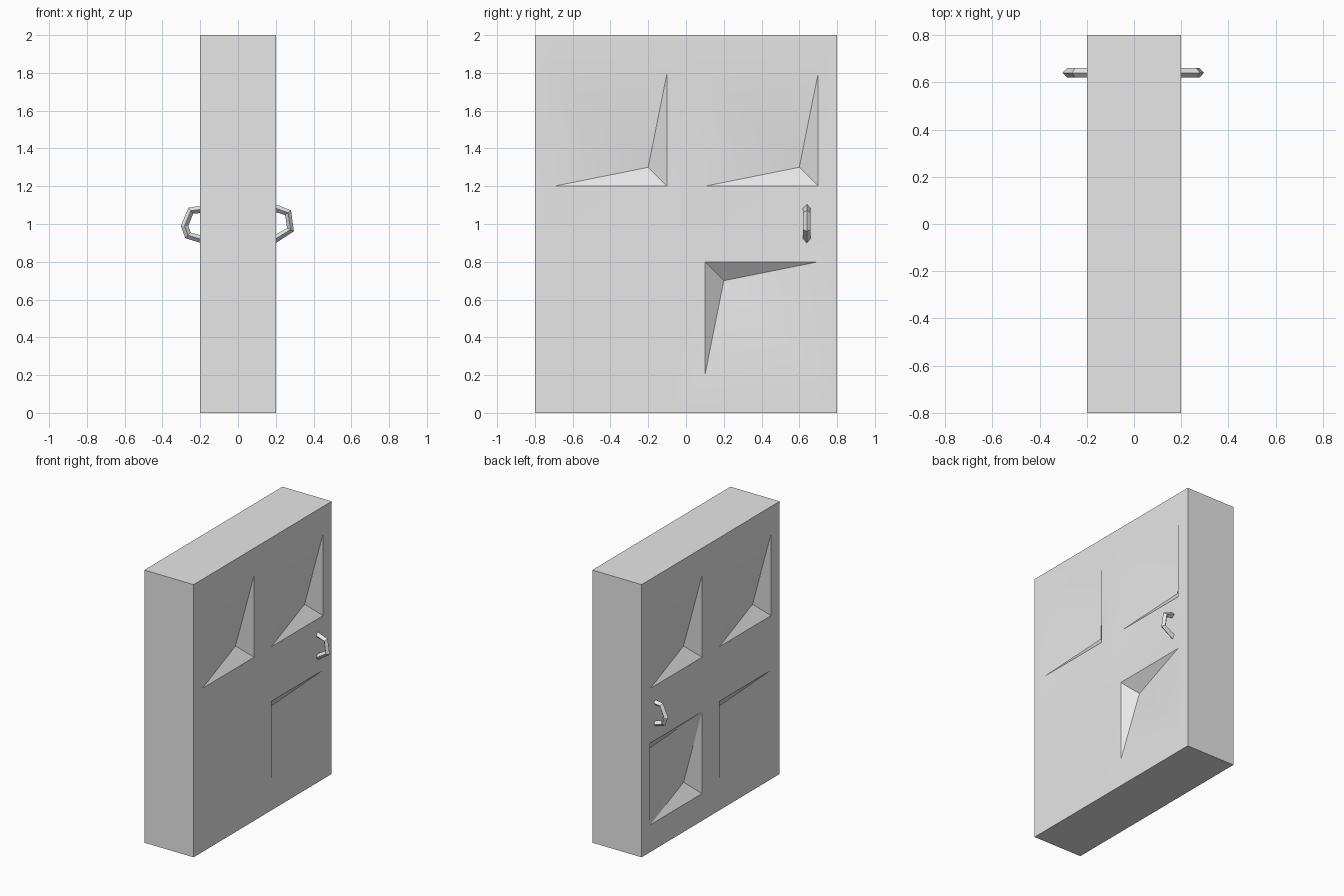
import bpy
import bmesh
import math

cube = bpy.data.objects.get("Cube")
if cube:
    bpy.data.objects.remove(cube, do_unlink=True)

grey = bpy.data.materials.new("light_grey")
grey.use_nodes = True
grey.diffuse_color = (0.8, 0.8, 0.8, 1)
grey.node_tree.nodes["Principled BSDF"].inputs["Base Color"].default_value = (0.8, 0.8, 0.8, 1)

HALF, DEPTH, INSET = 0.2, 0.08, 0.1
YS = (-0.8, -0.7, -0.1, 0.1, 0.7, 0.8)
ZS = (0, 0.2, 0.8, 1.2, 1.8, 2)


def panel(bm, ring, deep, side):
    """Fill a panel; each corner listed in deep gets a sunken point beside it."""
    if not deep:
        bm.faces.new(ring)
        return
    floor = list(ring)
    for k in deep:
        corner, opposite = ring[k].co, ring[(k + 2) % 4].co
        sunk = bm.verts.new((
            side * (HALF - DEPTH),
            corner.y + math.copysign(INSET, opposite.y - corner.y),
            corner.z + math.copysign(INSET, opposite.z - corner.z)))
        bm.faces.new((ring[k - 1], ring[k], sunk))
        bm.faces.new((ring[k], ring[(k + 1) % 4], sunk))
        floor[k] = sunk
    k = deep[0]
    a, b, c, d = (floor[(k + n) % 4] for n in range(4))
    bm.faces.new((a, b, c))
    bm.faces.new((a, c, d))


def door_side(bm, side, sunk_corners):
    """One broad side: a flat frame around four panels."""
    grid = [[bm.verts.new((side * HALF, y, z)) for z in ZS] for y in YS]
    for i in range(5):
        for j in range(5):
            ring = [grid[i][j], grid[i + 1][j], grid[i + 1][j + 1], grid[i][j + 1]]
            panel(bm, ring, sunk_corners.get((i, j), ()), side)


# Door slab: two panelled sides joined around the rim
bm = bmesh.new()
door_side(bm, 1, {(1, 3): (1,), (3, 3): (1,), (3, 1): (3,)})
door_side(bm, -1, {(1, 3): (0,), (3, 3): (0,), (3, 1): (0, 2), (1, 1): (2,)})
rim = [e for e in bm.edges if e.is_boundary]
bmesh.ops.bridge_loops(bm, edges=rim)
bmesh.ops.recalc_face_normals(bm, faces=bm.faces)
mesh = bpy.data.meshes.new("door_slab")
bm.to_mesh(mesh)
bm.free()
mesh.materials.append(grey)
door = bpy.data.objects.new("door_slab", mesh)
bpy.context.collection.objects.link(door)
bpy.ops.object.select_all(action='DESELECT')
door.select_set(True)
bpy.context.view_layer.objects.active = door
bpy.ops.object.shade_smooth_by_angle(angle=math.radians(30))


# Handles: bent four-sided bars
def handle(name, path):
    curve = bpy.data.curves.new(name, 'CURVE')
    curve.dimensions = '3D'
    curve.bevel_depth = 0.02
    curve.bevel_resolution = 0
    curve.use_fill_caps = True
    spline = curve.splines.new('POLY')
    spline.points.add(len(path) - 1)
    for point, (x, z) in zip(spline.points, path):
        point.co = (x, 0.64, z, 1)
    spline.use_smooth = False
    curve.materials.append(grey)
    obj = bpy.data.objects.new(name, curve)
    bpy.context.collection.objects.link(obj)
    bpy.ops.object.select_all(action='DESELECT')
    obj.select_set(True)
    bpy.context.view_layer.objects.active = obj
    bpy.ops.object.convert(target='MESH')


handle("left_handle", [(0.18, 1.09), (0.265, 1.06), (0.278, 0.97), (0.18, 0.91)])
handle("right_handle", [(-0.18, 1.08), (-0.25, 1.07), (-0.283, 0.99),
                        (-0.265, 0.94), (-0.18, 0.915)])
